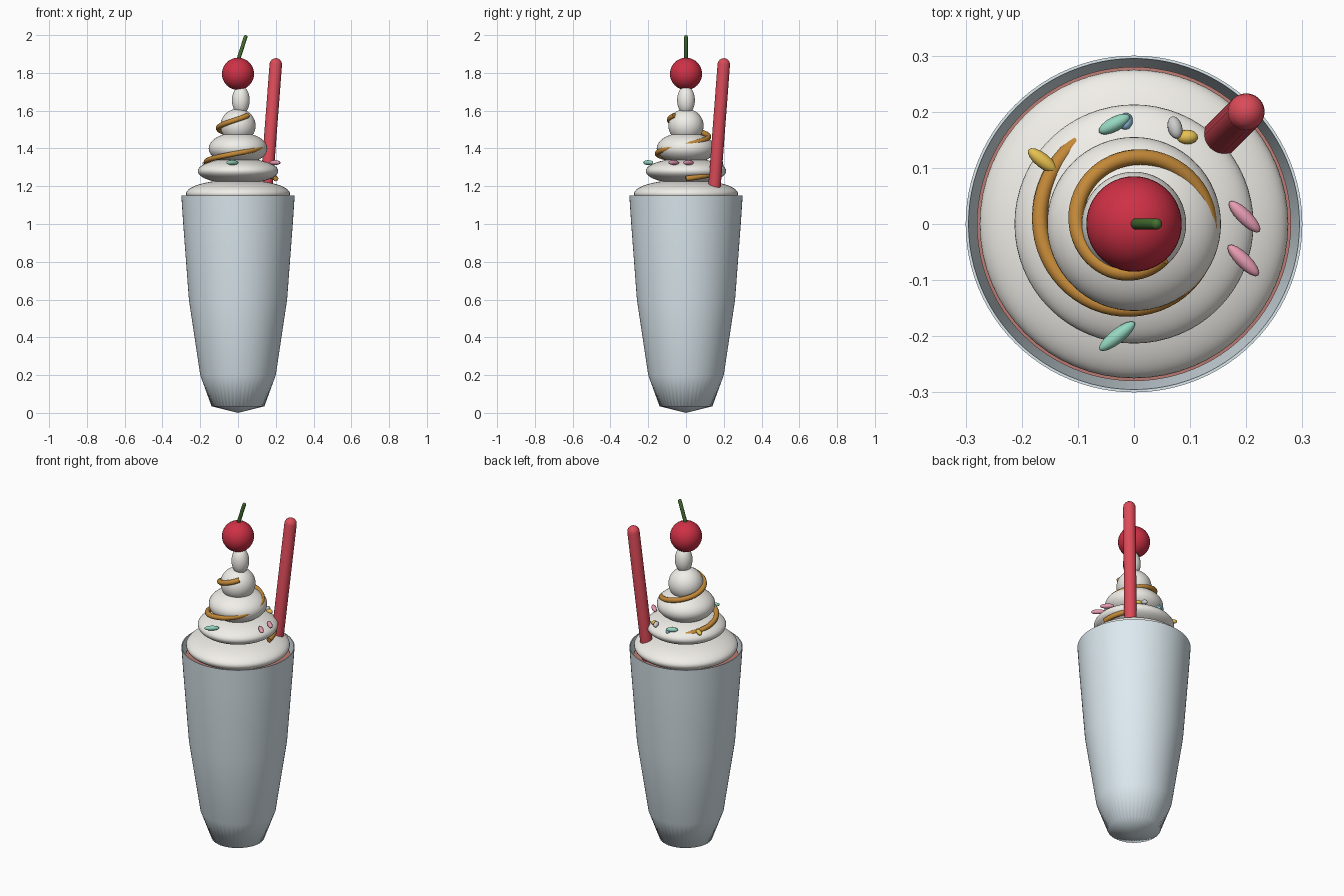
import bpy, bmesh
from math import sin, cos, pi, radians
from mathutils import Vector

if "Cube" in bpy.data.objects:
    bpy.data.objects.remove(bpy.data.objects["Cube"])

def mat(name, rgb):
    m = bpy.data.materials.new(name)
    m.diffuse_color = (*rgb, 1)
    m.use_nodes = True
    m.node_tree.nodes["Principled BSDF"].inputs["Base Color"].default_value = m.diffuse_color
    return m

GLASS = mat("glass", (0.72, 0.82, 0.87))
SHAKE = mat("shake", (0.5, 0.2, 0.17))
CREAM = mat("cream", (0.88, 0.86, 0.81))
RED = mat("cherry_red", (0.62, 0.03, 0.06))
STRAW = mat("straw_red", (0.72, 0.07, 0.1))
GREEN = mat("stem_green", (0.06, 0.16, 0.03))
CARAMEL = mat("caramel", (0.55, 0.25, 0.04))
MINT = mat("mint", (0.3, 0.68, 0.53))
PINK = mat("pink", (0.8, 0.33, 0.45))
YELLOW = mat("yellow", (0.8, 0.53, 0.08))
BLUE = mat("blue", (0.3, 0.58, 0.8))
WHITE = mat("white", (0.6, 0.6, 0.62))

def finish(ob, name, m, angle=60):
    ob.name = name
    ob.data.materials.append(m)
    bpy.ops.object.select_all(action='DESELECT')
    ob.select_set(True)
    bpy.context.view_layer.objects.active = ob
    bpy.ops.object.shade_smooth_by_angle(angle=radians(angle))
    return ob

def lathe(name, profile, m, n=96, flute=None):
    """Revolve (r, z) points; the rows listed in flute get fine ridges."""
    bm = bmesh.new()
    rows = []
    for k, (r, z) in enumerate(profile):
        if r == 0:
            rows.append([bm.verts.new((0, 0, z))] * n)
            continue
        row = []
        for i in range(n):
            rr = r - (0.003 if flute and k in flute and i % 2 else 0)
            a = 2 * pi * i / n
            row.append(bm.verts.new((rr * cos(a), rr * sin(a), z)))
        rows.append(row)
    for lo, hi in zip(rows, rows[1:]):
        for i in range(n):
            j = (i + 1) % n
            bm.faces.new(list(dict.fromkeys((lo[i], lo[j], hi[j], hi[i]))))
    bmesh.ops.recalc_face_normals(bm, faces=bm.faces)
    me = bpy.data.meshes.new(name)
    bm.to_mesh(me)
    bm.free()
    ob = bpy.data.objects.new(name, me)
    bpy.context.collection.objects.link(ob)
    return finish(ob, name, m)

def blob(name, loc, scale, m, rot=(0, 0, 0), seg=48):
    bpy.ops.mesh.primitive_uv_sphere_add(segments=seg, ring_count=seg // 2, location=loc, rotation=rot)
    ob = bpy.context.object
    ob.scale = scale
    return finish(ob, name, m)

def rod(name, a, b, r, m):
    """Round-ended rod from a to b."""
    a, b = Vector(a), Vector(b)
    h = (b - a).length
    prof = [(0, -r)] + [(r * cos(t), r * sin(t)) for t in (-pi / 3, -pi / 6, 0)]
    prof += [(r * cos(t), h + r * sin(t)) for t in (0, pi / 8, pi / 4, 3 * pi / 8)] + [(0, h + r)]
    ob = lathe(name, prof, m, 24)
    ob.location = a
    ob.rotation_euler = (b - a).to_track_quat('Z', 'Y').to_euler()
    return ob

# tall glass with fluted foot and thin open rim
lathe("glass", [(0, 0), (0.14, 0.035), (0.2, 0.2), (0.26, 0.6), (0.29, 1.0), (0.30, 1.15),
                (0.295, 1.15), (0.28, 1.0), (0.25, 0.6), (0.19, 0.21), (0.12, 0.06), (0, 0.05)],
      GLASS, flute=(1,))
lathe("milkshake", [(0, 0.06), (0.11, 0.07), (0.185, 0.22), (0.245, 0.6), (0.275, 1.0),
                    (0.28, 1.09), (0, 1.1)], SHAKE)

# whipped cream tiers
for i, (x, z, r, h) in enumerate([(0, 1.16, 0.275, 0.075), (0, 1.28, 0.213, 0.068), (0, 1.4, 0.155, 0.085),
                                  (0, 1.52, 0.093, 0.09), (0.015, 1.655, 0.047, 0.075)]):
    blob(f"cream_tier_{i + 1}", (x, 0, z), (r, r, h), CREAM, seg=64)

# cherry, stem and straw
blob("cherry", (0, 0, 1.795), (0.085,) * 3, RED)
rod("cherry_stem", (0, 0, 1.865), (0.04, 0, 1.99), 0.01, GREEN)
rod("straw", (0.09, 0.09, 0.4), (0.2, 0.2, 1.845), 0.033, STRAW)

# caramel drizzle spiralling up the cream
cu = bpy.data.curves.new("caramel_drizzle", 'CURVE')
cu.dimensions = '3D'
cu.bevel_depth = 0.014
cu.bevel_resolution = 4
cu.use_fill_caps = True
sp = cu.splines.new('POLY')
N = 110
sp.points.add(N)
for i, p in enumerate(sp.points):
    d = 670 * i / N
    r, a = 0.2 - 0.00018 * d, radians(d)
    p.co = (r * cos(a), r * sin(a), 1.24 + 0.0005 * d, 1)
drizzle = bpy.data.objects.new("caramel_drizzle", cu)
bpy.context.collection.objects.link(drizzle)
cu.materials.append(CARAMEL)

# sprinkles: x, y, z, heading, tilt, half length, material
for i, (x, y, z, head, tilt, l, m) in enumerate([
        (-0.03, -0.2, 1.325, 38, 0, 0.04, MINT), (0.197, 0.013, 1.325, -45, 0, 0.038, PINK),
        (0.195, -0.065, 1.325, -45, 0, 0.038, PINK), (-0.163, 0.113, 1.32, -38, 0, 0.032, YELLOW),
        (-0.035, 0.178, 1.325, 28, 0, 0.031, MINT), (-0.015, 0.183, 1.315, 80, 50, 0.018, BLUE),
        (0.073, 0.172, 1.325, 105, 15, 0.021, WHITE), (0.095, 0.155, 1.32, 0, 0, 0.019, YELLOW)]):
    blob(f"sprinkle_{i + 1}", (x, y, z), (l, 0.013, 0.013), m,
         (0, radians(tilt), radians(head)), seg=16)
